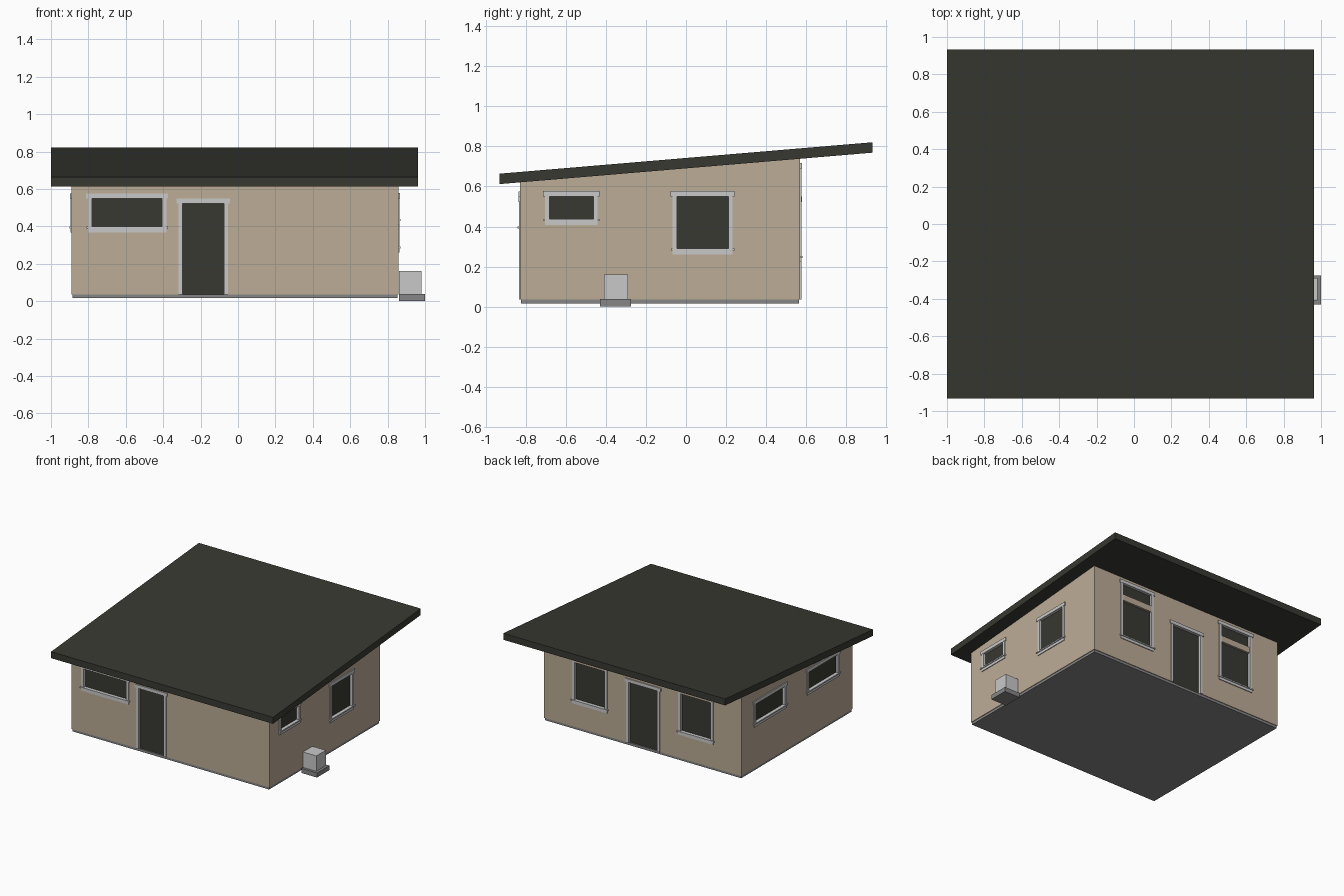
import bpy, bmesh
from mathutils import Vector

if "Cube" in bpy.data.objects:
    bpy.data.objects.remove(bpy.data.objects["Cube"])

def mat(name, r, g, b):
    m = bpy.data.materials.new(name)
    m.diffuse_color = (r, g, b, 1)
    m.use_nodes = True
    m.node_tree.nodes["Principled BSDF"].inputs["Base Color"].default_value = m.diffuse_color
    return m

WALL = mat("beige_wall", 0.503, 0.413, 0.305)
DARK = mat("dark_olive", 0.040, 0.040, 0.032)
TRIM = mat("pale_grey", 0.578, 0.584, 0.578)
CONC = mat("concrete_grey", 0.24, 0.24, 0.24)

def finish(bm, name, material):
    bmesh.ops.recalc_face_normals(bm, faces=bm.faces)
    me = bpy.data.meshes.new(name)
    bm.to_mesh(me)
    bm.free()
    me.materials.append(material)
    ob = bpy.data.objects.new(name, me)
    bpy.context.collection.objects.link(ob)
    return ob

def add_box(bm, lo, hi):
    vs = bmesh.ops.create_cube(bm, size=1)["verts"]
    for v in vs:
        v.co = Vector([lo[i] if v.co[i] < 0 else hi[i] for i in range(3)])

def box(name, lo, hi, material):
    bm = bmesh.new()
    add_box(bm, lo, hi)
    return finish(bm, name, material)

def prism(name, profile, x0, x1, material):
    """Extrude a (y, z) side profile along x."""
    bm = bmesh.new()
    f = bm.faces.new([bm.verts.new((x0, y, z)) for y, z in profile])
    r = bmesh.ops.extrude_face_region(bm, geom=[f])
    for v in r["geom"]:
        if isinstance(v, bmesh.types.BMVert):
            v.co.x = x1
    return finish(bm, name, material)

X0, X1, Y0, Y1 = -0.89, 0.858, -0.83, 0.571
Z0 = 0.036                                   # top of the slab

def soffit(y):                               # underside of the sloped roof
    return 0.612 + (y + 0.933) * 0.0842

# slab, walls and roof
box("floor_slab", (X0 + .005, Y0 + .005, 0.016), (X1 - .005, Y1 - .005, Z0), CONC)
walls = prism("walls", [(Y0, Z0), (Y1, Z0), (Y1, soffit(Y1)), (Y0, soffit(Y0))], X0, X1, WALL)
R = 0.933
prism("roof", [(-R, soffit(-R)), (R, soffit(R)), (R, soffit(R) + .052), (-R, soffit(-R) + .052)],
      -1.0, 0.963, DARK)

# air conditioner on its pad
box("air_conditioner_pad", (0.862, -0.43, 0), (1.0, -0.275, 0.037), CONC)
box("air_conditioner", (0.862, -0.41, 0.037), (0.98, -0.29, 0.16), TRIM)

cutter = bmesh.new()

def span(side, u0, u1, d0, d1, z0, z1):
    """Box corners on a wall: u runs along the wall, d points outwards."""
    if side in ("front", "back"):
        a, b = (Y0 - d1, Y0 - d0) if side == "front" else (Y1 + d0, Y1 + d1)
        return (u0, a, z0), (u1, b, z1)
    a, b = (X0 - d1, X0 - d0) if side == "left" else (X1 + d0, X1 + d1)
    return (a, u0, z0), (b, u1, z1)

def opening(name, side, c, w, z0, z1, door=False, transom=None):
    """Recessed dark pane with trim; c, w, z0, z1 describe the visible pane."""
    a, b, t, inn, out = c - w / 2, c + w / 2, 0.022, -0.02, 0.006
    bot = z0 if door else z0 - 0.028
    add_box(cutter, *span(side, a - .01, b + .01, -0.03, 0.05, z0 if door else z0 - .01, z1 + .01))
    box(name + "_pane", *span(side, a - .01, b + .01, -0.03, -0.015,
                              z0 if door else z0 - .01, z1 + .01), DARK)
    bm = bmesh.new()
    add_box(bm, *span(side, a - t, a, inn, out, bot, z1))
    add_box(bm, *span(side, b, b + t, inn, out, bot, z1))
    add_box(bm, *span(side, a - t - .01, b + t + .01, inn, out + .002, z1, z1 + 0.027))
    if not door:
        add_box(bm, *span(side, a, b, inn, out, bot, z0))
        add_box(bm, *span(side, a - t - .008, b + t + .008, inn, out + .006, z0 - .007, z0 + .003))
    finish(bm, name + "_trim", TRIM)
    if transom:
        box(name + "_transom", *span(side, a, b, -0.02, 0.002, *transom), WALL)

# front
opening("front_window", "front", -0.593, 0.375, 0.396, 0.548)
opening("front_door", "front", -0.186, 0.222, Z0, 0.522, door=True)
# right side
opening("right_small_window", "right", -0.573, 0.219, 0.435, 0.55)
opening("right_large_window", "right", 0.083, 0.257, 0.288, 0.55)
# left side
for i, y in enumerate((-0.46, 0.21)):
    opening(f"left_window_{i + 1}", "left", y, 0.365, 0.396, 0.548)
# back
opening("back_door", "back", -0.022, 0.255, Z0, 0.522, door=True)
for i, x in enumerate((-0.488, 0.45)):
    opening(f"back_window_{i + 1}", "back", x, 0.268, 0.25, 0.69, transom=(0.55, 0.6))

# cut the openings into the walls
cut = finish(cutter, "opening_cutter", WALL)
cut.hide_render = True
mod = walls.modifiers.new("openings", "BOOLEAN")
mod.operation, mod.object, mod.solver = "DIFFERENCE", cut, "EXACT"
bpy.context.view_layer.objects.active = walls
bpy.ops.object.modifier_apply(modifier=mod.name)
bpy.data.objects.remove(cut)
